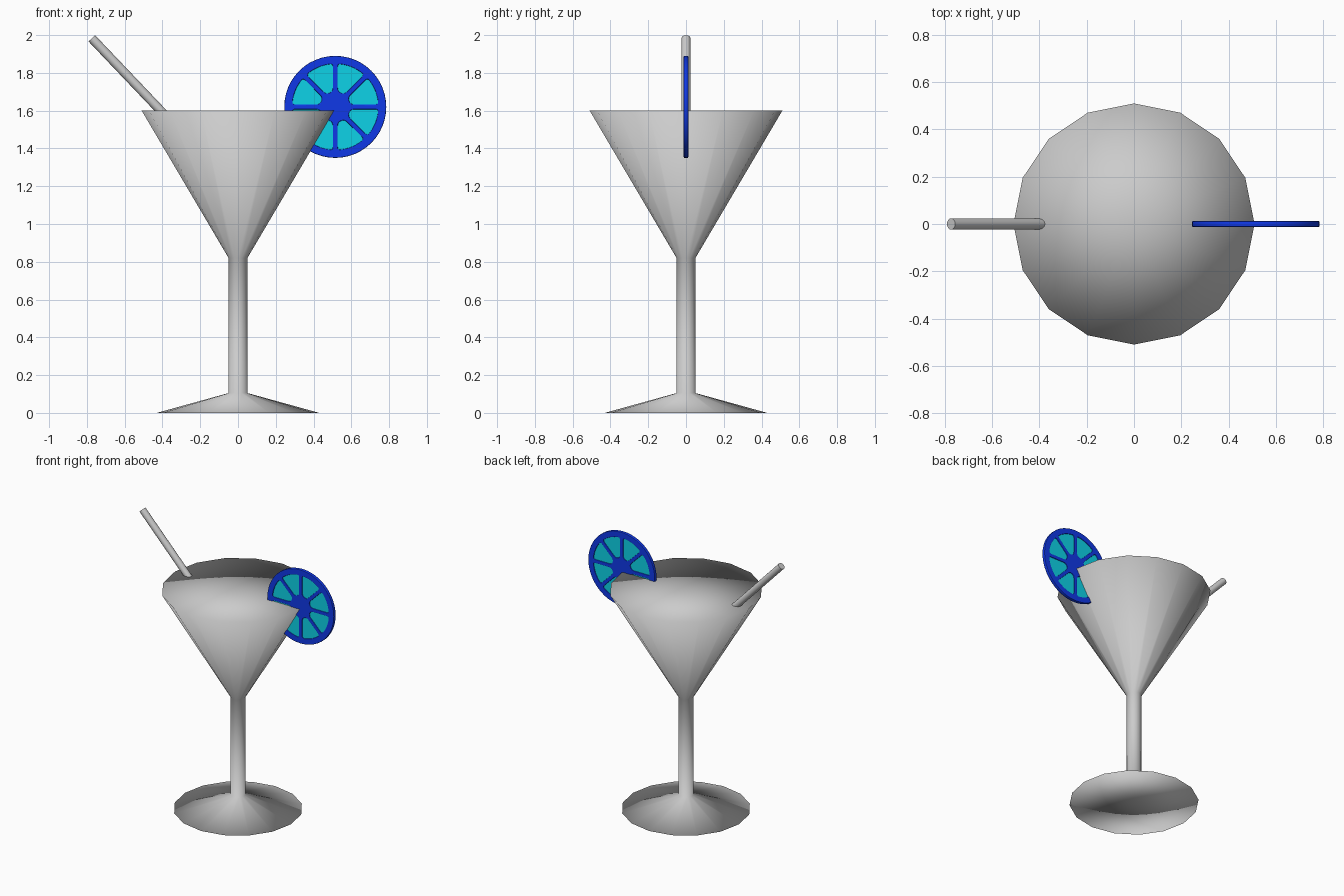
import bpy, bmesh, math
from math import sin, cos, pi
from mathutils import Vector

if "Cube" in bpy.data.objects:
    bpy.data.objects.remove(bpy.data.objects["Cube"])


def material(name, rgb):
    m = bpy.data.materials.new(name)
    m.diffuse_color = (*rgb, 1)
    m.use_nodes = True
    m.node_tree.nodes["Principled BSDF"].inputs["Base Color"].default_value = m.diffuse_color
    return m


def link(name, data):
    ob = bpy.data.objects.new(name, data)
    bpy.context.collection.objects.link(ob)
    return ob


def lathe(name, profile, sides):
    """Closed solid of revolution with smooth shading and fan caps."""
    bm = bmesh.new()
    rings = []
    for r, z in profile:
        n = 1 if r == 0 else sides
        rings.append([bm.verts.new((r * cos(2 * pi * i / sides), r * sin(2 * pi * i / sides), z))
                      for i in range(n)])
    for a, b in zip(rings, rings[1:]):
        for i in range(sides):
            j = (i + 1) % sides
            quad = [a[i % len(a)], a[j % len(a)], b[j % len(b)], b[i % len(b)]]
            bm.faces.new(list(dict.fromkeys(quad))).smooth = True
    bmesh.ops.recalc_face_normals(bm, faces=bm.faces)
    me = bpy.data.meshes.new(name)
    bm.to_mesh(me)
    bm.free()
    return link(name, me)


def rounded(corners, d):
    """Round each corner of a closed outline over the distance d."""
    pts = []
    for i, c in enumerate(corners):
        p, n = corners[i - 1], corners[(i + 1) % len(corners)]
        a = c + (p - c).normalized() * min(d, (p - c).length * 0.45)
        b = c + (n - c).normalized() * min(d, (n - c).length * 0.45)
        for k in range(5):
            t = k / 4
            pts.append(a * (1 - t) ** 2 + c * 2 * t * (1 - t) + b * t * t)
    return pts


def add_outline(curve, pts):
    s = curve.splines.new('POLY')
    s.points.add(len(pts) - 1)
    for sp, p in zip(s.points, pts):
        sp.co = (p.x, p.y, 0, 1)
    s.use_cyclic_u = True


# Glass: foot, stem and filled bowl
lathe("glass", [(0, 0), (0.43, 0), (0.05, 0.105), (0.05, 0.82), (0.51, 1.6), (0, 1.6)], 16)

# Straw leaning out over the rim
top, low = Vector((-0.774, 0, 1.983)), Vector((-0.20, 0, 1.38))
bpy.ops.mesh.primitive_cylinder_add(vertices=16, radius=0.024, depth=(top - low).length,
                                    location=(top + low) / 2)
straw = bpy.context.object
straw.name = "straw"
straw.rotation_euler = (top - low).to_track_quat('Z', 'Y').to_euler()
bpy.ops.object.shade_smooth_by_angle()

# Fruit slice rind: disc outline with eight rounded wedge holes
blue = material("rind_blue", (0.005, 0.04, 0.8))
cyan = material("pulp_cyan", (0.004, 0.65, 0.8))
centre = (0.515, 0, 1.62)
rind = bpy.data.curves.new("slice_rind", 'CURVE')
rind.dimensions, rind.fill_mode = '2D', 'BOTH'
rind.extrude, rind.bevel_depth, rind.bevel_resolution = 0.008, 0.004, 1
add_outline(rind, [Vector((0.266 * cos(2 * pi * i / 48), 0.266 * sin(2 * pi * i / 48)))
                   for i in range(48)])
wedge = [Vector(p) for p in ((0.076, -0.022), (0.218, -0.081), (0.229, -0.042), (0.233, 0),
                             (0.229, 0.042), (0.218, 0.081), (0.076, 0.022))]
for k in range(8):
    a = pi / 8 + k * pi / 4
    turned = [Vector((p.x * cos(a) - p.y * sin(a), p.x * sin(a) + p.y * cos(a))) for p in wedge]
    add_outline(rind, rounded(turned, 0.024))
rind.materials.append(blue)
ob = link("slice_rind", rind)
ob.location, ob.rotation_euler = centre, (pi / 2, 0, 0)
bpy.ops.object.select_all(action='DESELECT')
ob.select_set(True)
bpy.context.view_layer.objects.active = ob
bpy.ops.object.convert(target='MESH')
bpy.ops.object.shade_smooth_by_angle()

# Fruit pulp: thinner disc showing through the holes
bpy.ops.mesh.primitive_cylinder_add(vertices=32, radius=0.25, depth=0.014,
                                    location=centre, rotation=(pi / 2, 0, 0))
pulp = bpy.context.object
pulp.name = "slice_pulp"
pulp.data.materials.append(cyan)
